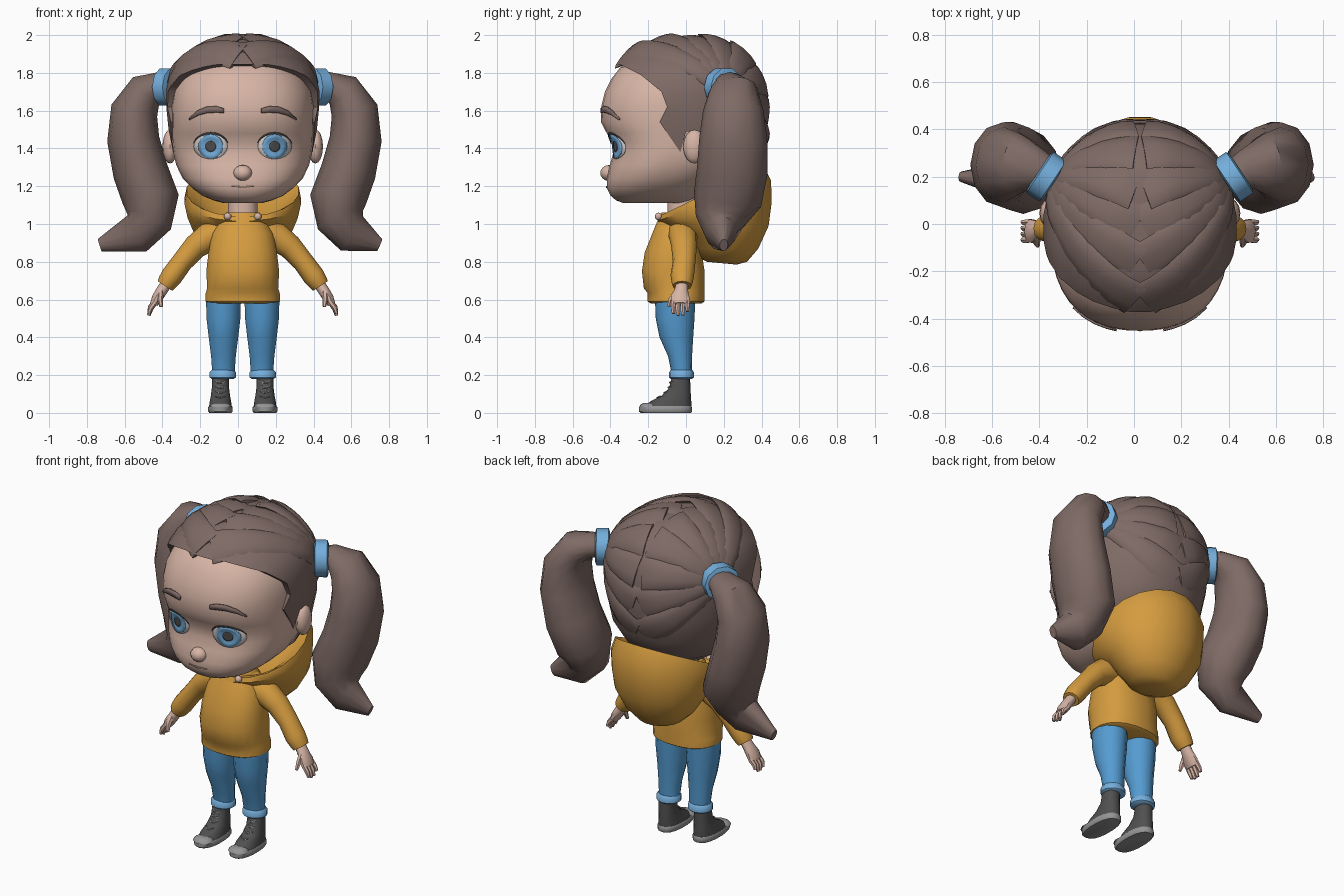
import bpy, bmesh, math
from mathutils import Vector
from mathutils.bvhtree import BVHTree

if "Cube" in bpy.data.objects:
    bpy.data.objects.remove(bpy.data.objects["Cube"])

AXIS = 0.025  # the body sits a little off centre
parts = []


def material(name, *rgb):
    m = bpy.data.materials.new(name)
    m.use_nodes = True
    m.diffuse_color = (*rgb, 1)
    m.node_tree.nodes["Principled BSDF"].inputs["Base Color"].default_value = (*rgb, 1)
    return m


SKIN = material("skin", .68, .46, .38)
HAIR = material("brown hair", .21, .145, .13)
GOLD = material("gold cloth", .66, .33, .05)
DENIM = material("denim blue", .09, .33, .64)
LIGHT = material("light blue", .18, .43, .72)
DARK = material("dark grey", .08, .08, .08)
GREY = material("sole grey", .3, .3, .3)
WHITE = material("eye white", .68, .64, .63)
LIP = material("lip", .5, .31, .25)


def finish(name, bm, mat, mirror=False, recalc=True):
    if recalc:
        bmesh.ops.recalc_face_normals(bm, faces=bm.faces)
    me = bpy.data.meshes.new(name)
    bm.to_mesh(me)
    ob = bpy.data.objects.new(name, me)
    bpy.context.collection.objects.link(ob)
    ob.location.x = AXIS
    me.materials.append(mat)
    if mirror:
        ob.modifiers.new("mirror", "MIRROR").use_mirror_merge = False
    parts.append(ob)
    return ob


def skin_rings(rings):
    """Join equal rings of points into one closed surface."""
    bm = bmesh.new()
    vs = [[bm.verts.new(p) for p in r] for r in rings]
    n = len(vs[0])
    for a, b in zip(vs, vs[1:]):
        for j in range(n):
            k = (j + 1) % n
            bm.faces.new((a[j], a[k], b[k], b[j]))
    bm.faces.new(vs[0][::-1])
    bm.faces.new(vs[-1])
    return bm


def loft(rows, sides=16, power=2.3, cx=0):
    """Rows are (z, front y, back y, half width, optional back z)."""
    rings = []
    for z, yf, yb, hw, *back in rows:
        zb = back[0] if back else z
        ring = []
        for j in range(sides):
            t = math.tau * (j + .5) / sides
            c, s = [math.copysign(abs(v) ** (2 / power), v) for v in (math.cos(t), math.sin(t))]
            f = (s + 1) / 2
            ring.append((cx + hw * c, yf + (yb - yf) * f, z + (zb - z) * f))
        rings.append(ring)
    return skin_rings(rings)


def tube(rows, sides=8, ups=None):
    """Rows are (x, y, z, radius across, radius along up)."""
    pts = [Vector(r[:3]) for r in rows]
    rings = []
    for i, (p, r) in enumerate(zip(pts, rows)):
        t = (pts[min(i + 1, len(pts) - 1)] - pts[max(i - 1, 0)]).normalized()
        across = (ups[i] if ups else Vector((0, 1, 0))).cross(t).normalized()
        up = t.cross(across)
        rings.append([p + across * r[3] * math.cos(a) + up * r[4] * math.sin(a)
                      for a in [math.tau * j / sides for j in range(sides)]])
    return skin_rings(rings)


def ball(name, centre, size, mat, mirror=False):
    bm = bmesh.new()
    bmesh.ops.create_uvsphere(bm, u_segments=12, v_segments=8, radius=1)
    for v in bm.verts:
        v.co = Vector(c + s * q for c, s, q in zip(centre, size, v.co))
    return finish(name, bm, mat, mirror)


# Head
head_bm = loft([(1.11, -.33, .0, .1), (1.125, -.37, .03, .155), (1.15, -.4, .06, .215),
                (1.19, -.42, .12, .268), (1.24, -.42, .2, .318), (1.31, -.405, .27, .352),
                (1.37, -.388, .32, .367), (1.43, -.395, .35, .374), (1.48, -.42, .36, .376),
                (1.54, -.452, .37, .377), (1.63, -.448, .37, .376), (1.7, -.43, .36, .366),
                (1.77, -.395, .33, .335), (1.83, -.348, .28, .28), (1.88, -.25, .22, .2)], 40, 2.4)
head_tree = BVHTree.FromBMesh(head_bm)
finish("head", head_bm, SKIN)
ball("nose", (0, -.408, 1.27), (.05, .046, .042), SKIN)
ball("ear", (.385, .045, 1.41), (.04, .06, .09), SKIN, True)
finish("neck", loft([(1, -.1, .06, .08), (1.14, -.1, .06, .08)]), SKIN)


# Painted face details, laid on the head as thin plates
def on_face(x, z, lift):
    hit = head_tree.ray_cast(Vector((x, -1, z)), Vector((0, 1, 0)))[0]
    return hit - Vector((0, lift, 0))


def plate(name, bm, mat, thick, mirror=True):
    ob = finish(name, bm, mat, mirror, recalc=False)
    ob.modifiers.new("thickness", "SOLIDIFY").thickness = thick


def disc(name, cx, cz, rx, rz, lift, mat):
    bm = bmesh.new()
    n = 20
    rings = [[bm.verts.new(on_face(cx + rx * f * math.cos(math.tau * j / n),
                                   cz + rz * f * math.sin(math.tau * j / n), lift))
              for j in range(n)] for f in (.35, .7, 1)]
    bm.faces.new(rings[0])
    for a, b in zip(rings, rings[1:]):
        for j in range(n):
            bm.faces.new((a[j], b[j], b[(j + 1) % n], a[(j + 1) % n]))
    plate(name, bm, mat, .003)


def strip(name, rows, lift, mat, thick=.004, mirror=True):
    bm = bmesh.new()
    cols = [[bm.verts.new(on_face(x, z + s * w / 2, lift)) for s in (-1, 1)] for x, z, w in rows]
    for a, b in zip(cols, cols[1:]):
        bm.faces.new((a[0], b[0], b[1], a[1]))
    plate(name, bm, mat, thick, mirror)


EX, EZ = .17, 1.41
disc("eye_white", EX, EZ, .09, .066, .004, WHITE)
disc("iris", EX, EZ, .066, .064, .007, LIGHT)
disc("pupil", EX, EZ, .028, .028, .010, DARK)
strip("eyelash", [(EX + .095 * math.cos(a), EZ + .07 * math.sin(a), .003 + .006 * math.sin(a))
                  for a in [math.pi * (1 - k / 12) for k in range(1, 12)]], .009, DARK)
strip("eyebrow", [(.1, 1.6, .024), (.14, 1.607, .034), (.19, 1.605, .034),
                  (.24, 1.588, .026), (.285, 1.555, .008)], .012, HAIR, .009)
strip("mouth", [(-.06, 1.2, .003), (-.03, 1.197, .007), (0, 1.195, .008),
                (.03, 1.197, .007), (.06, 1.2, .003)], .004, LIP, mirror=False)

# Hair cap, trimmed along the hairline
hair_bm = loft([(1.15, -.2, .2, .2), (1.22, -.3, .32, .29), (1.35, -.38, .4, .365),
                (1.5, -.43, .435, .395), (1.6, -.46, .435, .405), (1.7, -.455, .425, .41),
                (1.78, -.425, .405, .392), (1.84, -.378, .37, .358), (1.9, -.325, .325, .29),
                (1.95, -.25, .265, .21), (1.975, -.17, .2, .14), (1.985, -.08, .1, .07)], 28, 2.1)
hair_tree = BVHTree.FromBMesh(hair_bm)
hair = finish("hair_cap", hair_bm, HAIR)
hairline = [(-1, 1.845), (-.35, 1.845), (-.24, 1.79), (-.13, 1.7), (-.1, 1.62), (-.14, 1.54),
            (-.03, 1.38), (0, 1.49), (.06, 1.49), (.09, 1.3), (.1, 1), (-1, 1)]
cutter = finish("hairline_cutter", skin_rings([[(x, y, z) for y, z in hairline] for x in (-1, 1)]), HAIR)
cutter.hide_render = True
cut = hair.modifiers.new("hairline", "BOOLEAN")
cut.operation, cut.object, cut.solver = "DIFFERENCE", cutter, "EXACT"
bpy.context.view_layer.update()
bpy.context.view_layer.objects.active = hair
bpy.ops.object.modifier_apply(modifier="hairline")
parts.remove(cutter)
bpy.data.objects.remove(cutter)

# Combed locks from the parting to the hair ties
middle = Vector((0, 0, 1.6))
tie_dir = Vector((.39, .2, .13)).normalized()
for i, angle in enumerate((138, 115, 92, 68, 45, 21, -4, -28)):
    a = math.radians(angle)
    start = Vector((.04, math.cos(a), math.sin(a))).normalized()
    rows, ups = [], []
    for k in range(9):
        d = start.slerp(tie_dir, k / 8)
        hit = hair_tree.ray_cast(middle, d)[0] - d * .01
        rows.append((*hit, .1 - .05 * k / 8, .016 if k == 0 else .026))
        ups.append(d)
    finish(f"hair_lock_{i + 1}", tube(rows, 10, ups), HAIR, True)

# Hair ties and pigtails
out = Vector((.83, .55, 0))
tie_rows = [(*(Vector((.395, .2, 1.725)) + out * d), r, r)
            for d, r in ((-.04, .085), (-.033, .104), (.033, .104), (.04, .085))]
finish("hair_tie", tube(tie_rows, 10, [Vector((0, 0, 1))] * 4), LIGHT, True)
for name, side, shift, tip in (("left", 1, 0, .725), ("right", -1, -.018, .775)):
    rows = [(.37, .19, 1.73, .06, .06), (.45, .23, 1.735, .07, .085), (.53, .25, 1.705, .1, .13),
            (.592, .25, 1.6, .125, .16), (.598, .25, 1.45, .138, .18), (.56, .245, 1.28, .146, .188),
            (.505, .22, 1.13, .15, .182), (.517, .185, 1.02, .128, .135),
            (.578, .185, .95, .108, .08), (tip, .2, .888, .034, .022)]
    finish(name + "_pigtail", tube([(side * (x + shift), *r) for x, *r in rows], 12), HAIR)

# Hoodie
finish("hoodie_body", loft([(.58, -.19, .085, .18), (.59, -.205, .1, .2), (.635, -.205, .1, .198),
                            (.66, -.225, .1, .19), (.75, -.235, .1, .195), (.85, -.22, .085, .183),
                            (.95, -.18, .08, .165), (1.01, -.155, .075, .13), (1.06, -.13, .06, .09)],
                           20), GOLD)
finish("hood", loft([(.98, -.05, .25, .14, 1.08), (1.035, -.1, .36, .255, 1.24),
                     (1.04, -.145, .415, .3, 1.31), (1.015, -.155, .455, .312, 1.23),
                     (.98, -.11, .455, .295, 1.1), (.94, -.02, .44, .265, .99),
                     (.87, .04, .385, .205, .87), (.82, .07, .325, .14, .8),
                     (.8, .11, .27, .07, .785)], 20, 2), GOLD)
finish("sleeve", tube([(.08, -.02, .965, .08, .08), (.18, -.015, .93, .078, .075),
                       (.25, -.01, .88, .065, .068), (.32, -.01, .8, .056, .06),
                       (.375, -.02, .725, .058, .062), (.4, -.02, .69, .052, .056),
                       (.412, -.02, .672, .046, .05)], 12), GOLD, True)
ball("drawstring_bead", (.08, -.145, 1.04), (.02, .02, .02), SKIN, True)

# Hands
finish("palm", tube([(.4, -.02, .69, .03, .032), (.43, -.025, .645, .03, .038),
                     (.455, -.03, .605, .028, .052), (.47, -.03, .575, .021, .048)], 10), SKIN, True)
for i in range(4):
    y, drop = -.066 + .025 * i, (.0, .01, .008, -.012)[i]
    finish(f"finger_{i + 1}", tube([(.462, y, .59, .015, .014), (.488, y - .003, .555 - drop / 2, .014, .013),
                                    (.497, y, .525 - drop, .009, .009)], 6), SKIN, True)
finish("thumb", tube([(.435, -.05, .64, .017, .017), (.437, -.08, .6, .015, .015),
                      (.432, -.092, .562, .009, .009)], 6), SKIN, True)

# Legs
finish("trouser_leg", loft([(.2, -.075, .03, .06), (.3, -.095, .032, .067), (.4, -.14, .038, .08),
                            (.5, -.16, .045, .092), (.62, -.165, .05, .095)], 14, 2, .102), DENIM, True)
finish("trouser_cuff", loft([(.18, -.08, .032, .06), (.188, -.09, .042, .071), (.215, -.09, .042, .071),
                             (.228, -.08, .032, .06)], 14, 2, .106), LIGHT, True)

# Shoes
SX = .118
finish("shoe_upper", loft([(.03, -.225, .028, .062), (.06, -.19, .028, .058), (.09, -.13, .026, .052),
                           (.13, -.09, .023, .047), (.19, -.075, .022, .045)], 14, 2.3, SX), DARK, True)
finish("shoe_sole", loft([(0, -.24, .026, .06), (.008, -.25, .032, .066), (.03, -.25, .032, .066),
                          (.036, -.24, .028, .062)], 18, 2.4, SX), GREY, True)
finish("toe_cap", loft([(.03, -.248, -.15, .06), (.043, -.242, -.155, .053), (.053, -.225, -.165, .035)],
                       14, 2.2, SX), GREY, True)
for i in range(4):
    z = .08 + .027 * i
    y = (-.15, -.112, -.091, -.082)[i]
    for s in (-1, 1):
        finish(f"lace_{i + 1}", tube([(SX - s * .026, y + .012, z - .008, .004, .004),
                                      (SX, y - .004, z, .004, .004),
                                      (SX + s * .026, y + .012, z + .008, .004, .004)], 5), GREY, True)

# Smooth shading with sharp creases kept
bpy.ops.object.select_all(action="DESELECT")
for ob in parts:
    ob.select_set(True)
bpy.context.view_layer.objects.active = parts[0]
bpy.ops.object.shade_smooth_by_angle(angle=math.radians(42))
